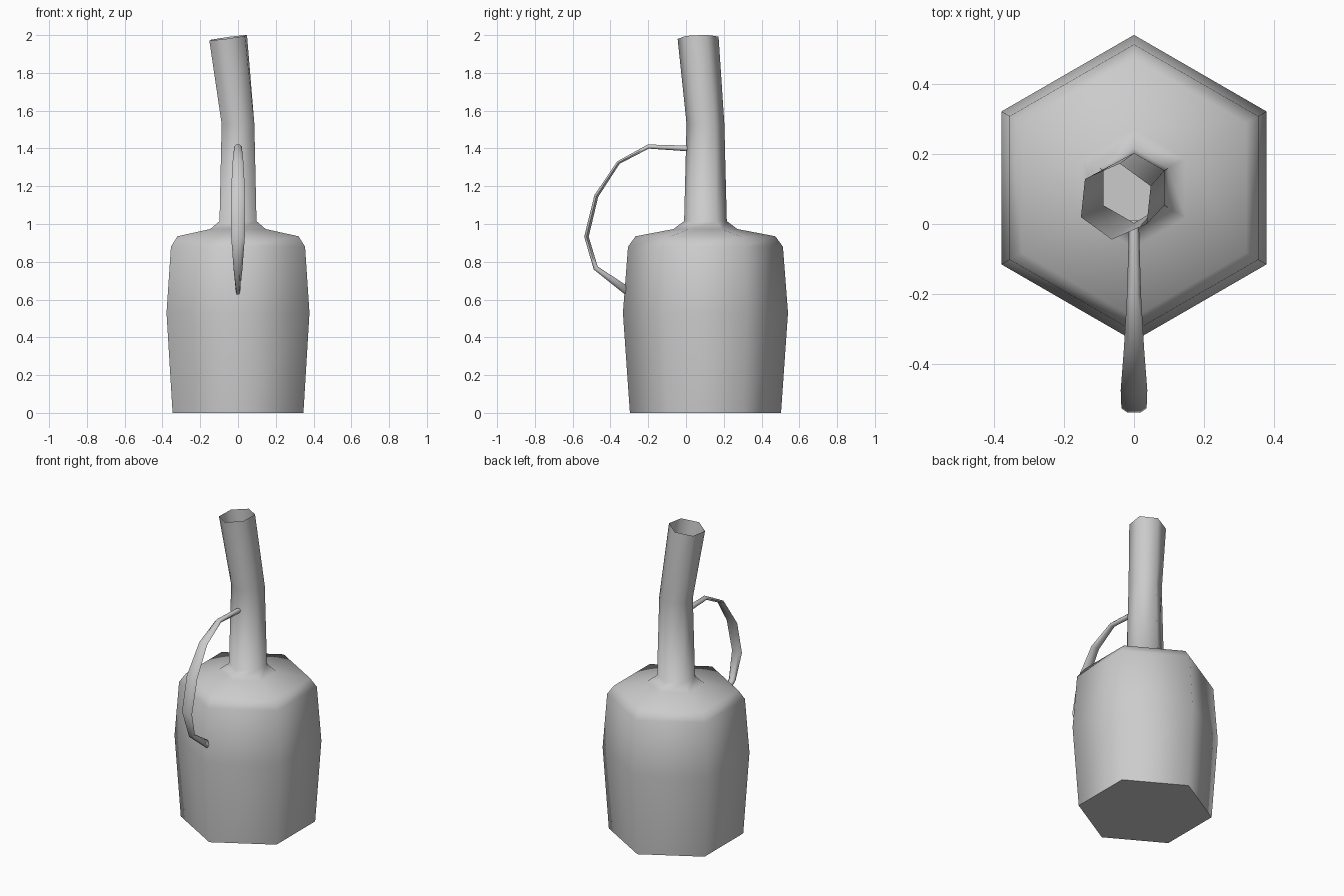
import bpy, bmesh, math
from mathutils import Vector

if "Cube" in bpy.data.objects:
    bpy.data.objects.remove(bpy.data.objects["Cube"])


def loft(name, rings, cap_start=False, cap_end=False):
    """Skin a list of equal-length vertex rings into a smooth-shaded object."""
    bm = bmesh.new()
    loops = [[bm.verts.new(p) for p in ring] for ring in rings]
    for a, b in zip(loops, loops[1:]):
        n = len(a)
        for i in range(n):
            j = (i + 1) % n
            bm.faces.new((a[i], a[j], b[j], b[i]))
    if cap_start:
        bm.faces.new(loops[0][::-1])
    if cap_end:
        bm.faces.new(loops[-1])
    bmesh.ops.recalc_face_normals(bm, faces=bm.faces)
    mesh = bpy.data.meshes.new(name)
    bm.to_mesh(mesh)
    bm.free()
    obj = bpy.data.objects.new(name, mesh)
    bpy.context.collection.objects.link(obj)
    bpy.ops.object.select_all(action='DESELECT')
    obj.select_set(True)
    bpy.context.view_layer.objects.active = obj
    bpy.ops.object.shade_smooth_by_angle(angle=math.radians(78))
    return obj


def hexagon(cx, cy, z, r, twist=0.0, slope_x=0.0, slope_y=0.0):
    """Six points with corners facing +-y, optionally twisted and tilted."""
    ring = []
    for i in range(6):
        a = math.radians(90 + 60 * i + twist)
        dx, dy = r * math.cos(a), r * math.sin(a)
        ring.append((cx + dx, cy + dy, z + slope_x * dx + slope_y * dy))
    return ring


# Bottle: hexagonal body, shoulder and straight neck (radius, height)
CY = 0.103
profile = [(0.40, 0.0), (0.437, 0.53), (0.41, 0.88), (0.37, 0.935),
           (0.17, 0.973), (0.113, 1.015), (0.10, 1.53)]
rings = [hexagon(0, CY, z, r) for r, z in profile]
# leaning, open mouth
rings.append(hexagon(-0.052, 0.064, 1.986, 0.109, -6, 0.14, 0.04))
loft("bottle", rings, cap_start=True)

# Handle: path in the y-z plane with (y, z, half width, half thickness)
path = [(0.01, 1.40, 0.014, 0.015), (-0.2, 1.41, 0.02, 0.011),
        (-0.358, 1.325, 0.029, 0.009), (-0.475, 1.148, 0.038, 0.011),
        (-0.527, 0.933, 0.036, 0.012), (-0.478, 0.767, 0.024, 0.013),
        (-0.318, 0.65, 0.012, 0.027)]
centres = [Vector((0, y, z)) for y, z, _, _ in path]
handle_rings = []
for i, (y, z, w, t) in enumerate(path):
    before, after = centres[max(i - 1, 0)], centres[min(i + 1, len(path) - 1)]
    tangent = (after - before).normalized()
    normal = Vector((0, -tangent.z, tangent.y))
    if i == len(path) - 1:
        normal = Vector((0, 0, 1))  # end lies flat against the body
    handle_rings.append([
        centres[i] + Vector((w * math.cos(k * math.pi / 3), 0, 0))
        + normal * (t * math.sin(k * math.pi / 3) / math.sin(math.pi / 3))
        for k in range(6)])
# Keep the last ring winding in step with its neighbour
last = handle_rings[-1]
if (last[1] - last[5]).dot(handle_rings[-2][1] - handle_rings[-2][5]) < 0:
    handle_rings[-1] = [last[-k % 6] for k in range(6)]
loft("handle", handle_rings, cap_start=True, cap_end=True)
